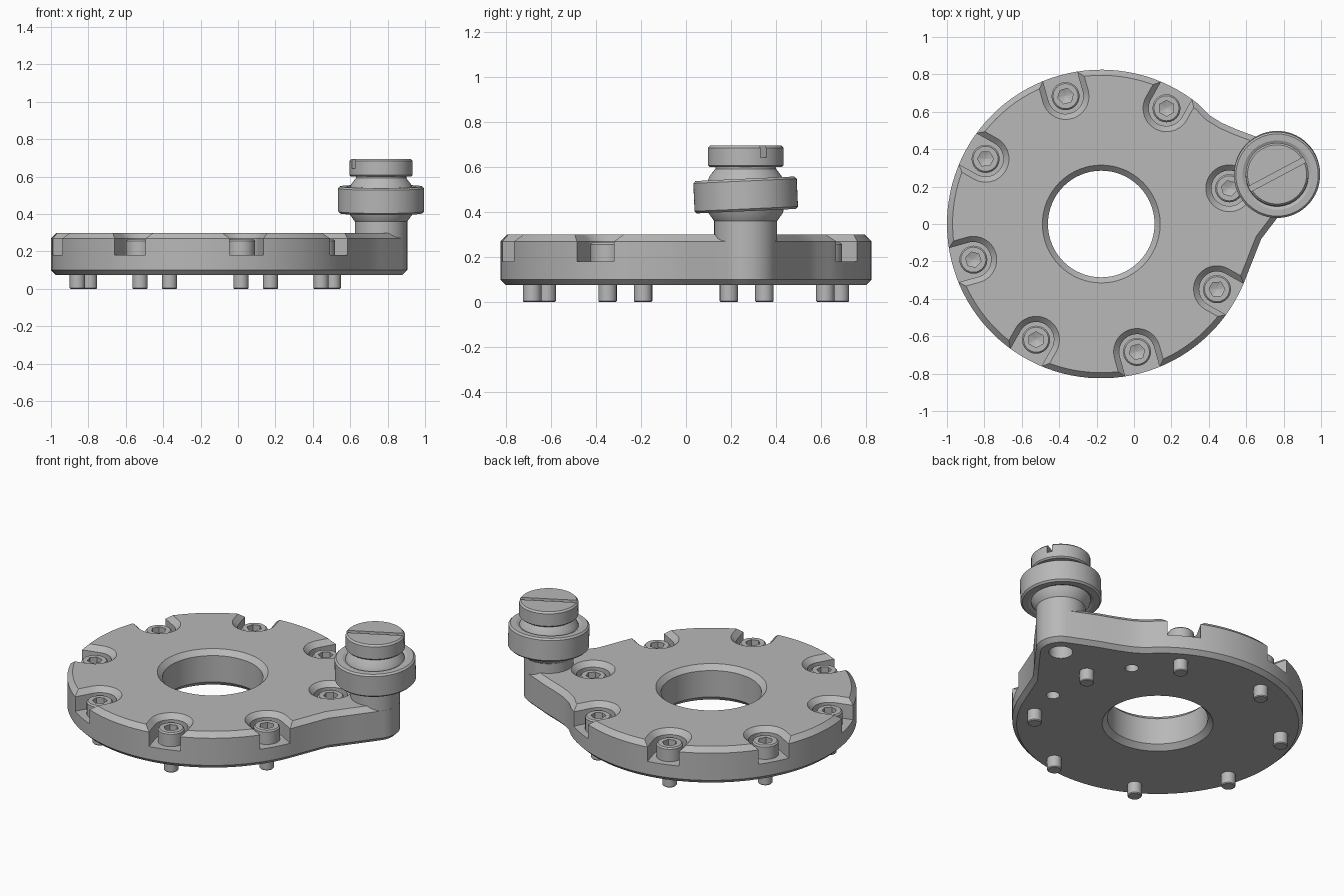
import bpy, bmesh
from math import sin, cos, pi, radians, hypot
from mathutils import Matrix, Vector

if "Cube" in bpy.data.objects:
    bpy.data.objects.remove(bpy.data.objects["Cube"])

metal = bpy.data.materials.new("grey metal")
metal.use_nodes = True
GREY = (0.48, 0.48, 0.48, 1)
metal.diffuse_color = GREY
metal.node_tree.nodes["Principled BSDF"].inputs["Base Color"].default_value = GREY

DISC = Vector((-0.175, 0, 0))
BOSS = Vector((0.765, 0.265, 0))
TOP, BASE, FLOOR = 0.30, 0.075, 0.18


def arc(r, a, b, n, c=(0, 0)):
    """Points on an arc from a to b degrees, both ends included."""
    angles = [radians(a + (b - a) * i / (n - 1)) for i in range(n)]
    return [(c[0] + r * cos(t), c[1] + r * sin(t)) for t in angles]


def circle(r, n=64):
    return arc(r, 0, 360, n + 1)[:-1]


def hexagon(apothem, n):
    """Hexagon sampled with as many points as a circle."""
    pts = []
    for i in range(n):
        t = 2 * pi * i / n
        r = apothem / cos((t + pi / 6) % (pi / 3) - pi / 6)
        pts.append((r * cos(t), r * sin(t)))
    return pts


def inset(pts, d):
    """Move a counter-clockwise outline inward by d."""
    out = []
    for i, (x, y) in enumerate(pts):
        ax, ay = pts[i - 1]
        bx, by = pts[(i + 1) % len(pts)]
        l = hypot(bx - ax, by - ay)
        out.append((x - d * (by - ay) / l, y + d * (bx - ax) / l))
    return out


def loft(name, layers, loc=(0, 0, 0), turn=0, closed=False):
    """Skin a stack of (outline, z) layers; closed joins last to first."""
    bm = bmesh.new()
    rings = [[bm.verts.new((x, y, z)) for x, y in pts] for pts, z in layers]
    pairs = list(zip(rings, rings[1:]))
    if closed:
        pairs.append((rings[-1], rings[0]))
    else:
        bm.faces.new(rings[0])
        bm.faces.new(rings[-1])
    n = len(rings[0])
    for a, b in pairs:
        for i in range(n):
            j = (i + 1) % n
            bm.faces.new((a[i], a[j], b[j], b[i]))
    bmesh.ops.recalc_face_normals(bm, faces=bm.faces)
    me = bpy.data.meshes.new(name)
    bm.to_mesh(me)
    bm.free()
    me.materials.append(metal)
    ob = bpy.data.objects.new(name, me)
    ob.location = loc
    ob.rotation_euler.z = turn
    bpy.context.collection.objects.link(ob)
    return ob


def lathe(name, profile, loc=(0, 0, 0), n=64, closed=False):
    return loft(name, [(circle(r, n), z) for r, z in profile], loc, 0, closed)


def activate(ob):
    bpy.ops.object.select_all(action="DESELECT")
    ob.select_set(True)
    bpy.context.view_layer.objects.active = ob


def cut(ob, cutters):
    activate(ob)
    for c in cutters:
        m = ob.modifiers.new("cut", "BOOLEAN")
        m.operation, m.solver, m.object = "DIFFERENCE", "EXACT", c
        bpy.context.view_layer.update()
        bpy.ops.object.modifier_apply(modifier=m.name)
        bpy.data.objects.remove(c)


# Flange plate: round disc blended into an arm around the boss
outline = arc(0.825, 50.5, 340, 90, DISC)
outline += [(0.68, -0.08), (0.76, 0.025)]
outline += arc(0.14, -37, 65, 24, BOSS)
outline += [(0.65, 0.468), (0.55, 0.505), (0.47, 0.54), (0.405, 0.58)]
plate = loft("flange_plate", [
    (inset(outline, 0.025), BASE), (outline, BASE + 0.025),
    (outline, TOP - 0.03), (inset(outline, 0.03), TOP)])

# Central bore with chamfered rims
cutters = [lathe("bore_cutter", [
    (0.335, BASE - 0.02), (0.285, BASE + 0.03),
    (0.285, TOP - 0.03), (0.335, TOP + 0.02)], DISC)]

# Bolt pockets: open slots at the rim, a round one beside the boss
bolt_spots = []
for k in range(8):
    a = radians(15.6 + 45 * k)
    spot = DISC + Vector((0.71 * cos(a), 0.71 * sin(a), 0))
    bolt_spots.append((spot, a))
    layers = []
    for r, z in ((0.095, FLOOR), (0.095, TOP - 0.03), (0.14, TOP + 0.015)):
        pts = circle(r, 48) if k == 0 else arc(r, 90, 270, 25) + [(0.35, -r), (0.35, r)]
        layers.append((pts, z))
    cutters.append(loft("pocket_cutter", layers, spot, a))

# Blind holes underneath
for x, y, r in ((0.34, 0.385, 0.038), (0.485, -0.138, 0.038), (BOSS.x, BOSS.y, 0.068)):
    cutters.append(lathe("hole_cutter", [(r, 0), (r, 0.17), (0.005, 0.18)], (x, y, 0), 32))
cut(plate, cutters)

# Socket-head bolts sharing one mesh
N = 24
bolt = loft("bolt_1", [
    (circle(0.036, N), 0), (circle(0.041, N), 0.005), (circle(0.041, N), FLOOR),
    (circle(0.075, N), FLOOR), (circle(0.075, N), 0.257), (circle(0.067, N), 0.265),
    (hexagon(0.037, N), 0.265), (hexagon(0.037, N), 0.225), (circle(0.002, N), 0.21)])
bolts = [bolt]
for k in range(1, 8):
    twin = bpy.data.objects.new(f"bolt_{k + 1}", bolt.data)
    bpy.context.collection.objects.link(twin)
    bolts.append(twin)
for ob, (spot, a) in zip(bolts, bolt_spots):
    ob.location = spot
    ob.rotation_euler.z = a

# Post with its rounded bearing seat
post = lathe("post", [
    (0.14, 0.19), (0.14, 0.36), (0.165, 0.395), (0.176, 0.44), (0.178, 0.49),
    (0.172, 0.53), (0.16, 0.56), (0.135, 0.592), (0.135, 0.61)], BOSS)

# Tilted roller ring
ring = lathe("roller_ring", [
    (0.165, -0.062), (0.185, -0.072), (0.22, -0.072), (0.23, -0.062),
    (0.23, 0.062), (0.22, 0.072), (0.185, 0.072), (0.165, 0.062)],
    BOSS + Vector((0, 0, 0.476)), 80, True)
ring.rotation_euler.x = radians(2.6)

# Screw cap with a driver slot
cap = lathe("screw_cap", [
    (0.16, 0.6), (0.168, 0.608), (0.168, 0.685), (0.158, 0.695)], BOSS)
bar = [(-0.3, -0.015), (0.3, -0.015), (0.3, 0.015), (-0.3, 0.015)]
cut(cap, [loft("slot_cutter", [(bar, 0.643), (bar, 0.75)], BOSS, radians(28))])

# Smooth curves, crisp edges
for ob in (plate, bolt, post, ring, cap):
    activate(ob)
    bpy.ops.object.shade_smooth_by_angle(angle=radians(25))
